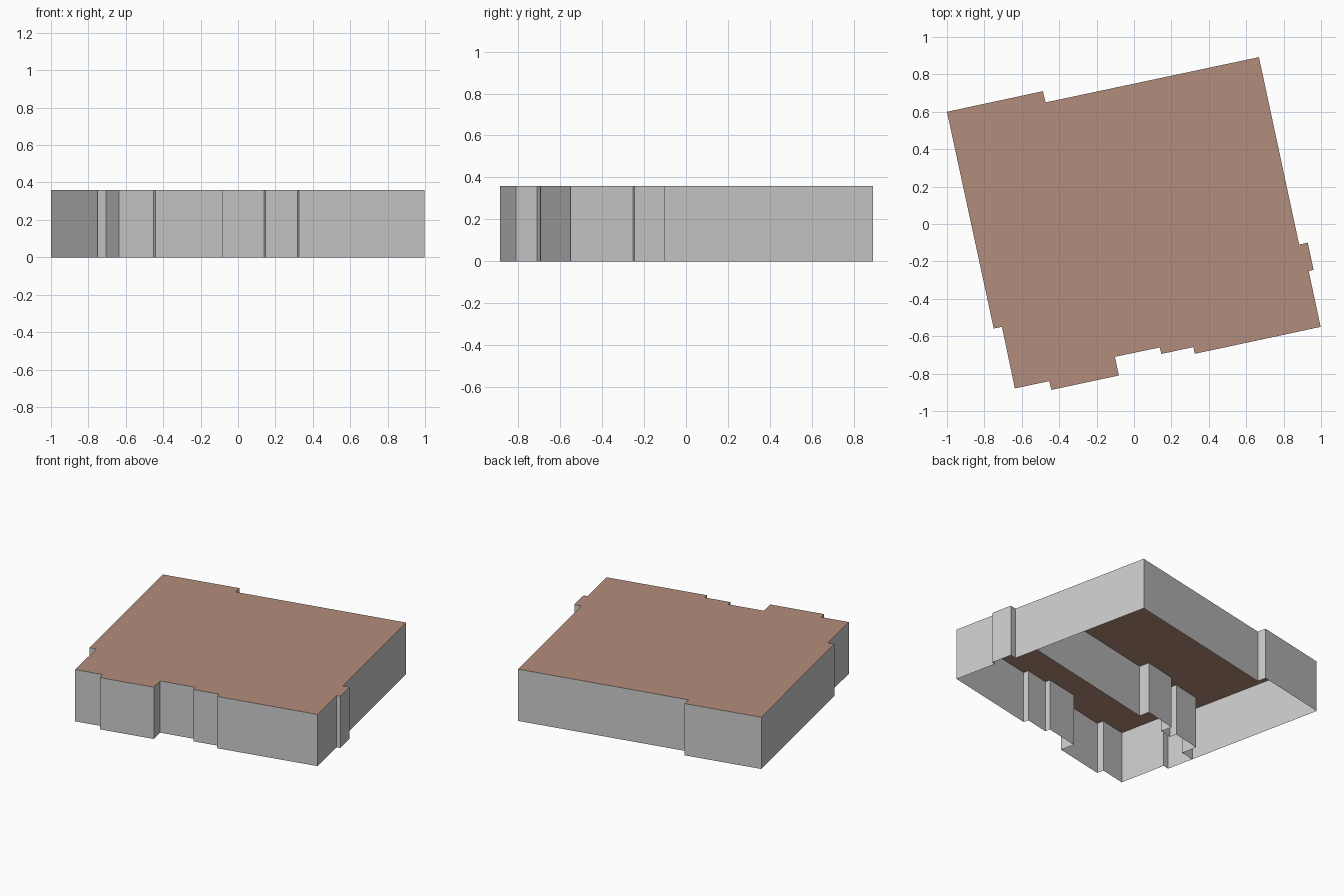
import bpy, bmesh

if "Cube" in bpy.data.objects:
    bpy.data.objects.remove(bpy.data.objects["Cube"])

HEIGHT = 0.36

# Building outline, clockwise from the back left corner
OUTLINE = [(-1, .6), (-.487, .71), (-.473, .65), (.668, .892),
           (.883, -.11), (.929, -.10), (.96, -.245), (.934, -.252),
           (.998, -.55), (.325, -.694), (.317, -.658), (.146, -.695),
           (.138, -.66), (-.102, -.71), (-.081, -.81), (-.442, -.887),
           (-.453, -.84), (-.637, -.879), (-.706, -.55), (-.75, -.559)]

# Stepped party wall, from the left wall to the right wall
PARTY = [(-.79, -.37), (-.69, -.35), (-.712, -.24), (-.512, -.195),
         (-.50, -.245), (-.412, -.225), (-.43, -.145), (-.20, -.093),
         (-.185, -.165), (.848, .057)]


def finish(bm, name):
    mesh = bpy.data.meshes.new(name)
    bm.to_mesh(mesh)
    bm.free()
    obj = bpy.data.objects.new(name, mesh)
    bpy.context.collection.objects.link(obj)
    return obj


def wall_sheet(name, path, closed):
    """Raise a plan line into open vertical walls."""
    bm = bmesh.new()
    low = [bm.verts.new((x, y, 0)) for x, y in path]
    high = [bm.verts.new((x, y, HEIGHT)) for x, y in path]
    n = len(path)
    for i in range(n if closed else n - 1):
        j = (i + 1) % n
        bm.faces.new((low[j], low[i], high[i], high[j]))
    return finish(bm, name)


# Walls, open underneath
wall_sheet("outer_walls", OUTLINE, True)
wall_sheet("party_wall", PARTY, False)

# Flat roof
bm = bmesh.new()
bm.faces.new([bm.verts.new((x, y, HEIGHT)) for x, y in reversed(OUTLINE)])
roof = finish(bm, "roof")
mat = bpy.data.materials.new("roof_brown")
mat.diffuse_color = (0.45, 0.27, 0.20, 1)
mat.use_nodes = True
mat.node_tree.nodes["Principled BSDF"].inputs["Base Color"].default_value = mat.diffuse_color
roof.data.materials.append(mat)
